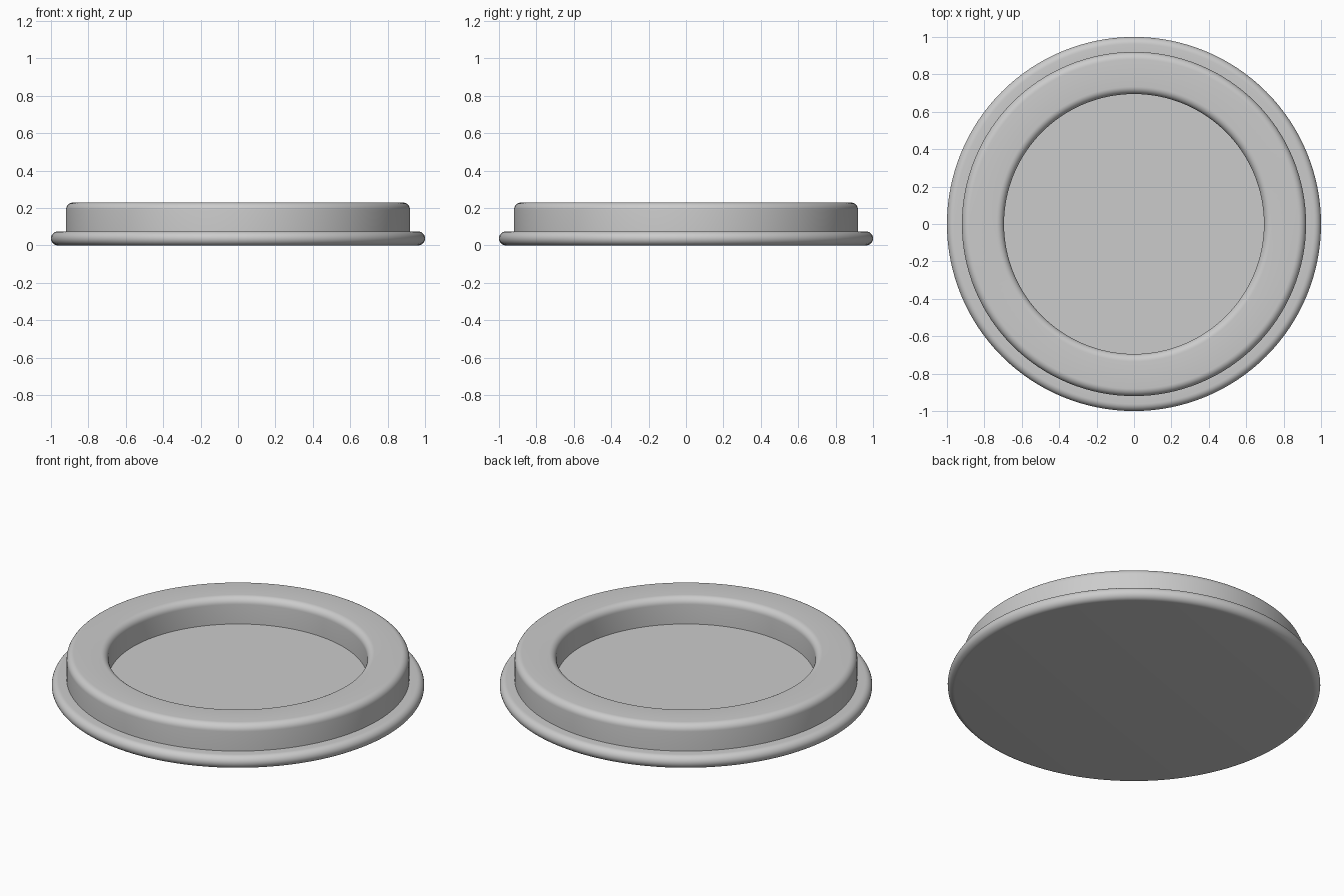
import bpy, bmesh, math

if "Cube" in bpy.data.objects:
    bpy.data.objects.remove(bpy.data.objects["Cube"])

SEGMENTS = 128


def arc(cx, cz, radius, start, end, steps=8):
    """Points of an arc in the radius/height plane, angles in degrees."""
    angles = [math.radians(start + (end - start) * i / steps) for i in range(steps + 1)]
    return [(cx + radius * math.cos(a), cz + radius * math.sin(a)) for a in angles]


def lathe(name, profile, material):
    """Spin a profile of (radius, height) points around the z axis."""
    bm = bmesh.new()
    verts = [bm.verts.new((r, 0, z)) for r, z in profile]
    edges = [bm.edges.new(pair) for pair in zip(verts, verts[1:])]
    bmesh.ops.spin(bm, geom=verts + edges, cent=(0, 0, 0), axis=(0, 0, 1),
                   angle=math.tau, steps=SEGMENTS, use_duplicate=False)
    bmesh.ops.remove_doubles(bm, verts=bm.verts[:], dist=0.0001)
    bmesh.ops.recalc_face_normals(bm, faces=bm.faces[:])
    mesh = bpy.data.meshes.new(name)
    bm.to_mesh(mesh)
    bm.free()
    mesh.materials.append(material)
    obj = bpy.data.objects.new(name, mesh)
    bpy.context.collection.objects.link(obj)
    bpy.ops.object.select_all(action='DESELECT')
    obj.select_set(True)
    bpy.context.view_layer.objects.active = obj
    bpy.ops.object.shade_smooth_by_angle(angle=math.radians(35))
    return obj


grey = bpy.data.materials.new("light grey")
grey.diffuse_color = (0.6, 0.6, 0.6, 1)
grey.use_nodes = True
grey.node_tree.nodes["Principled BSDF"].inputs["Base Color"].default_value = grey.diffuse_color

FLANGE_H, TOP = 0.075, 0.23      # flange thickness, overall height
INNER, OUTER = 0.695, 0.92       # raised ring radii
BEVEL = 0.04
half = FLANGE_H / 2

# Round-edged flange, raised ring with rounded rims, and recessed floor
profile = [(0, 0)]
profile += arc(1 - half, half, half, -90, 90, 14)
profile += [(OUTER, FLANGE_H)]
profile += arc(OUTER - BEVEL, TOP - BEVEL, BEVEL, 0, 90)
profile += arc(INNER + BEVEL, TOP - BEVEL, BEVEL, 90, 180)
profile += [(INNER, FLANGE_H), (0, FLANGE_H)]
lathe("flanged_cap", profile, grey)
